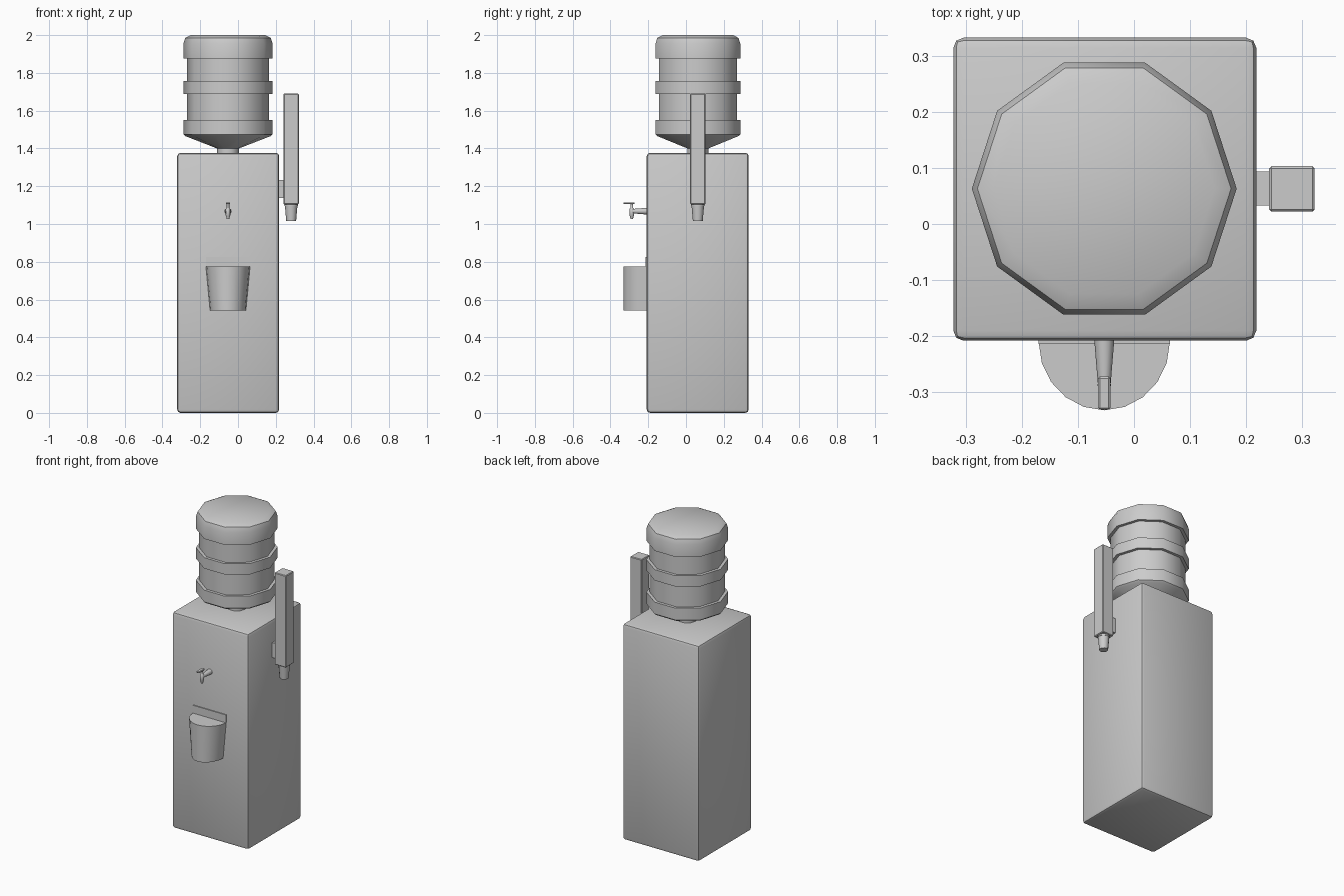
import bpy, bmesh, math
from mathutils import Matrix, Vector

if "Cube" in bpy.data.objects:
    bpy.data.objects.remove(bpy.data.objects["Cube"])

CX = -0.053   # centre line of cabinet, bottle, tap and cup tray


def finish(name, bm, angle=40):
    bmesh.ops.recalc_face_normals(bm, faces=bm.faces)
    me = bpy.data.meshes.new(name)
    bm.to_mesh(me)
    bm.free()
    ob = bpy.data.objects.new(name, me)
    bpy.context.collection.objects.link(ob)
    bpy.ops.object.select_all(action='DESELECT')
    ob.select_set(True)
    bpy.context.view_layer.objects.active = ob
    bpy.ops.object.shade_smooth_by_angle(angle=math.radians(angle))
    return ob


def box(name, lo, hi, bevel=0.0, segments=2):
    lo, hi = Vector(lo), Vector(hi)
    bm = bmesh.new()
    bmesh.ops.create_cube(bm, size=1, matrix=Matrix.Translation((lo + hi) / 2)
                          @ Matrix.Diagonal((*(hi - lo), 1)))
    if bevel:
        bmesh.ops.bevel(bm, geom=bm.edges[:], offset=bevel, segments=segments,
                        profile=0.5, affect='EDGES')
    return finish(name, bm, 30)


def loft(name, rings):
    """Skin a list of equally long point rings and cap both ends."""
    bm = bmesh.new()
    loops = [[bm.verts.new(p) for p in ring] for ring in rings]
    n = len(loops[0])
    for a, b in zip(loops, loops[1:]):
        for i in range(n):
            j = (i + 1) % n
            bm.faces.new((a[i], a[j], b[j], b[i]))
    bm.faces.new(loops[0])
    bm.faces.new(loops[-1])
    return finish(name, bm)


def lathe(name, profile, n, origin, axis=(0, 0, 1)):
    """Revolve (radius, height) pairs around an axis through origin."""
    rot = Vector((0, 0, 1)).rotation_difference(Vector(axis)).to_matrix()
    o = Vector(origin)
    turn = 2 * math.pi / n
    return loft(name, [[o + rot @ Vector((r * math.cos(i * turn), r * math.sin(i * turn), h))
                        for i in range(n)] for r, h in profile])


# Cabinet
box("cabinet", (-0.322, -0.208, 0), (0.218, 0.332, 1.377), 0.018)

# Ten-sided water bottle with three raised bands
R, r = 0.236, 0.217
lathe("water_bottle", [
    (0.058, 1.36), (0.058, 1.40), (0.225, 1.465),
    (R, 1.475), (R, 1.55), (r, 1.55), (r, 1.688),
    (R, 1.688), (R, 1.757), (r, 1.757), (r, 1.877),
    (R, 1.877), (R, 1.955), (0.226, 1.985), (0.197, 2.0)],
    10, (CX, 0.063, 0))

# Tap: tapered pipe, vertical spout, lever
lathe("tap_pipe", [(0.018, 0), (0.011, 0.085)], 12, (CX, -0.205, 1.068), (0, -1, 0))
lathe("tap_spout", [(0.007, 1.026), (0.009, 1.04), (0.012, 1.045), (0.012, 1.08),
                    (0.007, 1.086), (0.007, 1.108)], 12, (CX, -0.287, 0))
box("tap_lever", (CX - 0.011, -0.331, 1.105), (CX + 0.011, -0.272, 1.115), 0.003, 1)

# Half-round drip cup, tapering sideways only, with its back plate
def half_ring(width, z):
    return [(CX + width * math.cos(t), -0.21 - 0.122 * math.sin(t), z)
            for t in (math.pi * i / 10 for i in range(11))]

loft("drip_cup", [half_ring(0.095, 0.542), half_ring(0.117, 0.775)])
box("drip_cup_plate", (CX - 0.117, -0.214, 0.775), (CX + 0.117, -0.205, 0.825))

# Paper cup dispenser on the right side
box("dispenser_bracket", (0.21, 0.033, 1.138), (0.25, 0.094, 1.233))
box("dispenser_tube", (0.241, 0.022, 1.104), (0.322, 0.103, 1.69), 0.004, 1)
lathe("paper_cup", [(0.026, 1.015), (0.033, 1.095), (0.035, 1.096), (0.035, 1.11)],
      12, (0.2815, 0.0625, 0))
